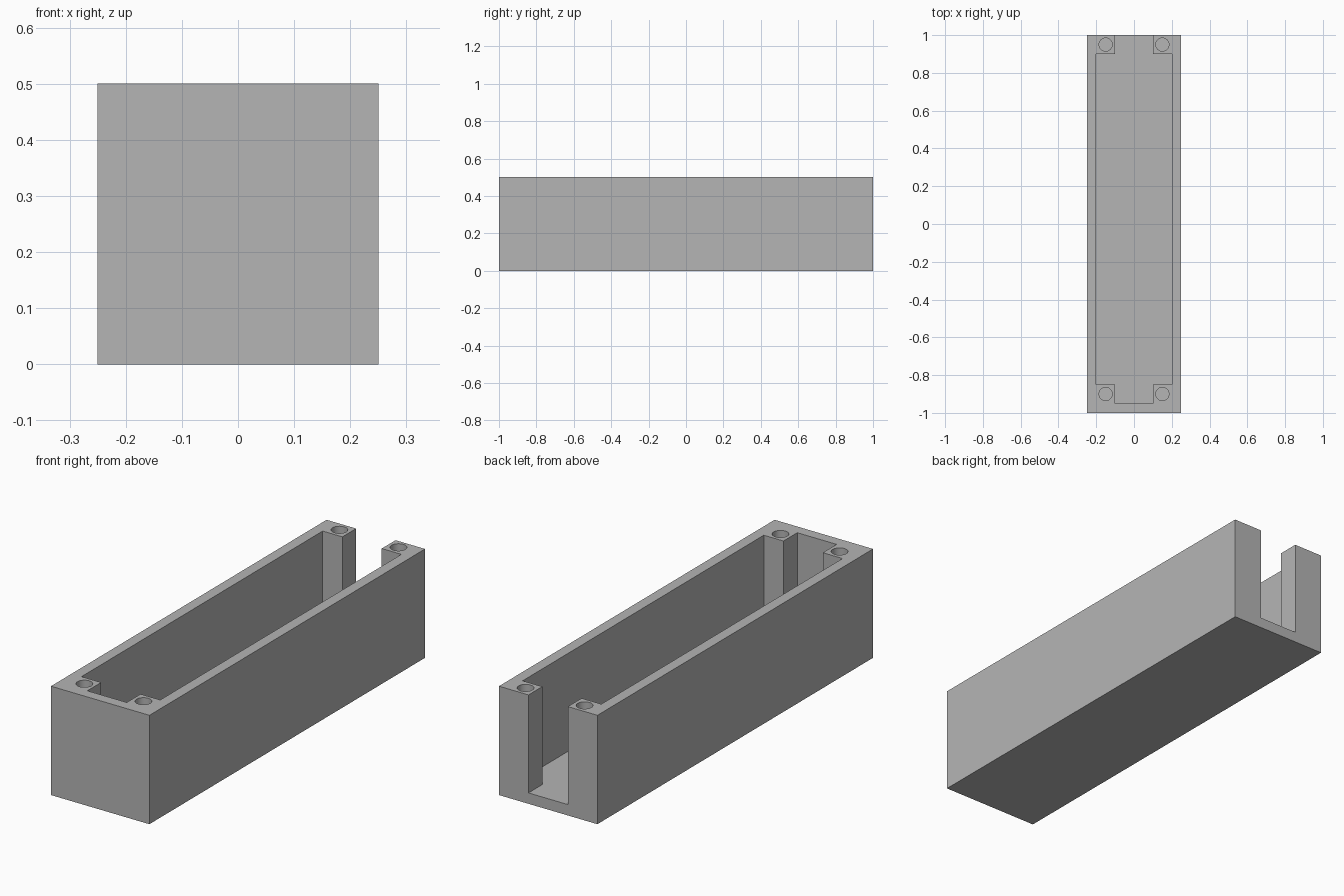
import bpy, bmesh, math

if "Cube" in bpy.data.objects:
    bpy.data.objects.remove(bpy.data.objects["Cube"])

WIDTH, LENGTH, HEIGHT, FLOOR = 0.5, 2.0, 0.5, 0.05
HOLE_RADIUS, HOLE_DEPTH = 0.035, 0.25

grey = bpy.data.materials.new("light grey")
grey.diffuse_color = (0.46, 0.46, 0.46, 1)
grey.use_nodes = True
grey.node_tree.nodes["Principled BSDF"].inputs["Base Color"].default_value = grey.diffuse_color


def prism(name, outline, bottom, top):
    """Extrude a flat outline between two heights."""
    bm = bmesh.new()
    face = bm.faces.new([bm.verts.new((x, y, bottom)) for x, y in outline])
    result = bmesh.ops.extrude_face_region(bm, geom=[face])
    moved = [v for v in result["geom"] if isinstance(v, bmesh.types.BMVert)]
    bmesh.ops.translate(bm, verts=moved, vec=(0, 0, top - bottom))
    bmesh.ops.recalc_face_normals(bm, faces=bm.faces)
    mesh = bpy.data.meshes.new(name)
    bm.to_mesh(mesh)
    bm.free()
    mesh.materials.append(grey)
    obj = bpy.data.objects.new(name, mesh)
    bpy.context.collection.objects.link(obj)
    return obj


def cut(target, cutter):
    """Subtract the cutter from the target and discard it."""
    mod = target.modifiers.new("cut", "BOOLEAN")
    mod.operation = "DIFFERENCE"
    mod.solver = "EXACT"
    mod.object = cutter
    bpy.context.view_layer.objects.active = target
    bpy.ops.object.modifier_apply(modifier=mod.name)
    bpy.data.objects.remove(cutter, do_unlink=True)


# Outer block
w, l = WIDTH / 2, LENGTH / 2
tray = prism("open_tray", [(-w, -l), (w, -l), (w, l), (-w, l)], 0, HEIGHT)

# Cavity with four corner posts, open through the back wall
half = [(0.1, -0.95), (0.1, -0.85), (0.2, -0.85),
        (0.2, 0.9), (0.1, 0.9), (0.1, 1.1)]
outline = half + [(-x, y) for x, y in reversed(half)]
cut(tray, prism("cavity_cutter", outline, FLOOR, HEIGHT + 0.1))

# Screw hole in the top of each post
for x in (-0.15, 0.15):
    for y in (-0.9, 0.95):
        circle = [(x + HOLE_RADIUS * math.cos(a), y + HOLE_RADIUS * math.sin(a))
                  for a in (2 * math.pi * i / 32 for i in range(32))]
        cut(tray, prism("hole_cutter", circle, HEIGHT - HOLE_DEPTH, HEIGHT + 0.1))

# Smooth hole walls, sharp edges elsewhere
bpy.ops.object.select_all(action="DESELECT")
tray.select_set(True)
bpy.context.view_layer.objects.active = tray
bpy.ops.object.shade_smooth_by_angle(angle=math.radians(30))
